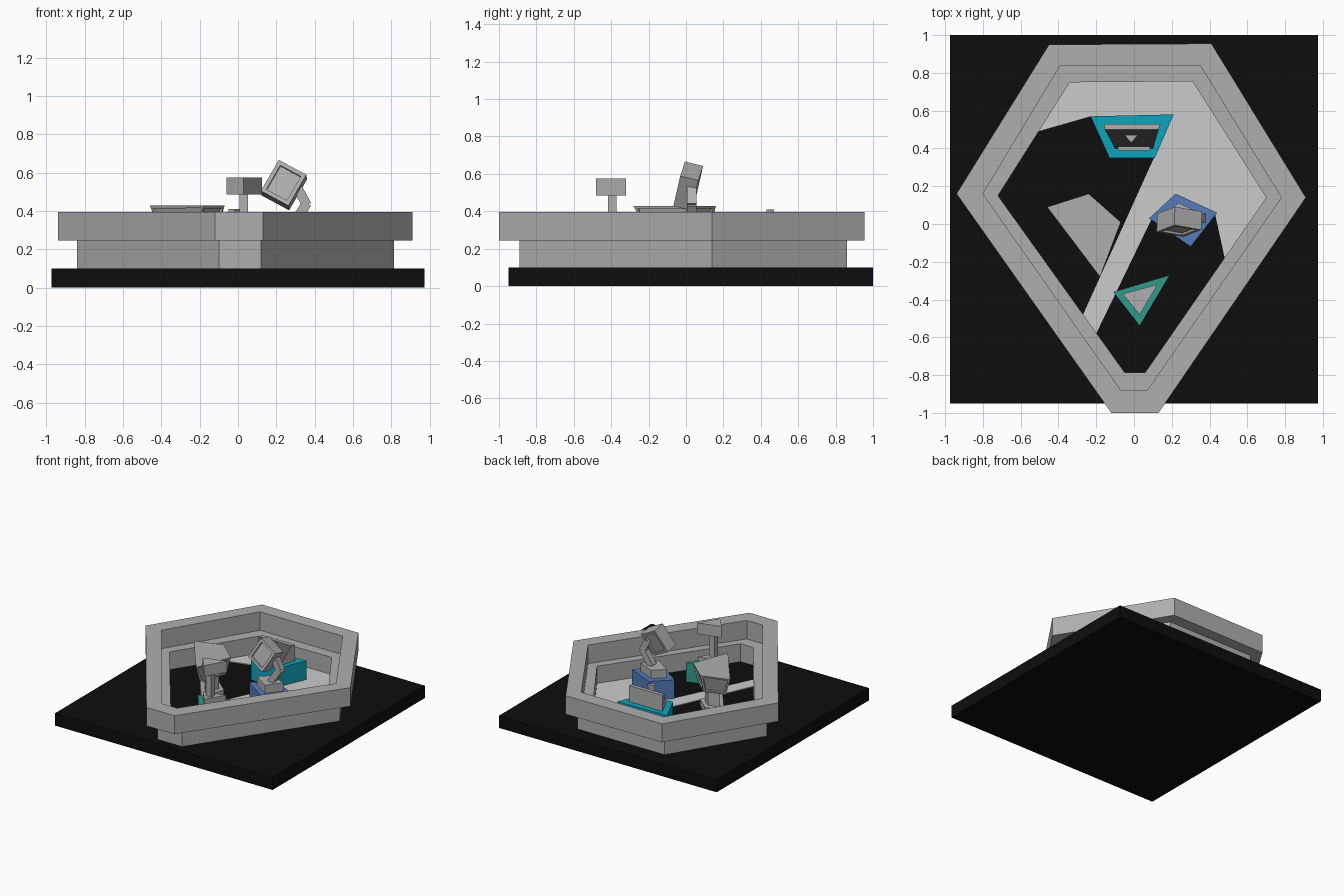
import bpy, bmesh, math
from mathutils import Matrix, Vector, Euler

if "Cube" in bpy.data.objects:
    bpy.data.objects.remove(bpy.data.objects["Cube"])


def material(name, col):
    m = bpy.data.materials.new(name)
    m.diffuse_color = (*col, 1)
    m.use_nodes = True
    m.node_tree.nodes["Principled BSDF"].inputs["Base Color"].default_value = m.diffuse_color
    return m


GREY = material("mid grey", (0.43, 0.43, 0.43))
PALE = material("pale grey", (0.60, 0.60, 0.60))
DARK = material("dark grey", (0.09, 0.09, 0.09))
BLACK = material("black", (0.004, 0.004, 0.004))
CYAN = material("cyan", (0.004, 0.37, 0.50))
BLUE = material("blue", (0.09, 0.20, 0.50))
TEAL = material("teal", (0.03, 0.32, 0.25))


def finish(name, bm, *mats):
    bmesh.ops.recalc_face_normals(bm, faces=bm.faces)
    me = bpy.data.meshes.new(name)
    bm.to_mesh(me)
    bm.free()
    ob = bpy.data.objects.new(name, me)
    bpy.context.collection.objects.link(ob)
    for m in mats:
        me.materials.append(m)
    return ob


def inset_panels(bm, faces, width, depth):
    bmesh.ops.recalc_face_normals(bm, faces=bm.faces)
    bmesh.ops.inset_individual(bm, faces=faces, thickness=width, depth=0)
    bmesh.ops.inset_individual(bm, faces=faces, thickness=0.002, depth=-depth)


def loft(name, low, z0, high, z1, mat, dark_front=False, panel=0):
    """Solid between two outlines with equal point counts."""
    bm = bmesh.new()
    a = [bm.verts.new((x, y, z0)) for x, y in low]
    b = [bm.verts.new((x, y, z1)) for x, y in high]
    n = len(a)
    sides = [bm.faces.new((a[i], a[(i + 1) % n], b[(i + 1) % n], b[i])) for i in range(n)]
    bm.faces.new(a[::-1])
    bm.faces.new(b)
    if panel:
        inset_panels(bm, sides, panel, 0.01)
    bmesh.ops.recalc_face_normals(bm, faces=bm.faces)
    if dark_front:
        for f in bm.faces:
            f.material_index = int(f.normal.y < -0.4)
    return finish(name, bm, mat, DARK)


def prism(name, pts, z0, z1, mat):
    return loft(name, pts, z0, pts, z1, mat)


def ring(name, outer, inner, z0, z1, mat):
    bm = bmesh.new()
    loops = [[bm.verts.new((x, y, z)) for x, y in p]
             for p, z in ((outer, z0), (outer, z1), (inner, z1), (inner, z0))]
    n = len(outer)
    for k in range(4):
        p, q = loops[k], loops[(k + 1) % 4]
        for i in range(n):
            j = (i + 1) % n
            bm.faces.new((p[i], p[j], q[j], q[i]))
    return finish(name, bm, mat)


def box(name, c, size, mat, rot=(0, 0, 0), panel=0):
    bm = bmesh.new()
    m = (Matrix.Translation(c) @ Euler([math.radians(r) for r in rot]).to_matrix().to_4x4()
         @ Matrix.Diagonal((*size, 1)))
    bmesh.ops.create_cube(bm, size=1, matrix=m)
    if panel:
        axis = m.to_3x3() @ Vector((0, 1, 0))
        bm.normal_update()
        inset_panels(bm, [f for f in bm.faces if abs(f.normal.dot(axis.normalized())) > 0.9],
                     panel, 0.012)
    return finish(name, bm, mat)


def rod(name, p, q, w, mat):
    p, q = Vector(p), Vector(q)
    bm = bmesh.new()
    m = (Matrix.Translation((p + q) / 2) @ (q - p).to_track_quat('Z', 'Y').to_matrix().to_4x4()
         @ Matrix.Diagonal((w, w, (q - p).length, 1)))
    bmesh.ops.create_cube(bm, size=1, matrix=m)
    return finish(name, bm, mat)


def shrink(pts, k):
    cx = sum(p[0] for p in pts) / len(pts)
    cy = sum(p[1] for p in pts) / len(pts)
    return [(cx + (x - cx) * k, cy + (y - cy) * k) for x, y in pts]


# Base plate and stepped six-sided wall
box("base_plate", (0, 0.025, 0.05), (1.95, 1.95, 0.1), BLACK)
outer = [(-.45, .95), (.41, .955), (.91, .14), (.13, -1), (-.12, -1), (-.94, .16)]
middle = [(-.39, .84), (.35, .84), (.78, .14), (.07, -.88), (-.07, -.88), (-.80, .16)]
lower = [(-.41, .86), (.37, .86), (.815, .14), (.12, -.89), (-.10, -.89), (-.84, .16)]
inner = [(-.34, .75), (.31, .755), (.70, .14), (.06, -.785), (-.05, -.785), (-.72, .15)]
ring("upper_wall", outer, middle, 0.245, 0.395, GREY)
ring("lower_wall", lower, inner, 0.1, 0.245, GREY)

# Pale floor section winding between the consoles
prism("pale_floor", [(-.51, .49), (-.34, .76), (.31, .76), (.71, .14), (.48, -.18), (.43, .05),
                     (.09, .02), (-.20, -.58), (-.27, -.48), (.11, .36), (-.23, .57)],
      0.1, 0.106, PALE)

# Rear console: cyan pedestal, sloped desk and pointed marker
prism("cyan_pedestal", [(-.23, .57), (.21, .58), (.11, .35), (-.13, .35)], 0.1, 0.258, CYAN)
loft("rear_desk", [(-.10, .40), (.10, .40), (.14, .53), (-.16, .53)], 0.258,
     [(-.155, .50), (.13, .50), (.14, .53), (-.16, .53)], 0.388, GREY, dark_front=True)
box("rear_desk_step", (0, .40, .275), (.17, .022, .034), GREY)
loft("rear_marker", [(-.02, .44), (.0, .46), (-.04, .46)], 0.31,
     [(-.015, .43), (.02, .47), (-.05, .47)], 0.41, GREY)

# Right console: blue pedestal, foot, bent arm and tilted head
blue = [(.08, .03), (.22, .16), (.44, .06), (.30, -.12)]
prism("blue_pedestal", blue, 0.1, 0.258, BLUE)
prism("lamp_foot", shrink(blue, 0.62), 0.258, 0.325, GREY)
rod("lamp_lower_arm", (.28, .03, .32), (.36, .03, .44), .05, GREY)
rod("lamp_upper_arm", (.36, .03, .43), (.30, .03, .54), .05, GREY)
box("lamp_head", (.24, .012, .535), (.165, .10, .19), GREY, rot=(-16, 28, -10), panel=0.03)

# Front console: teal pedestal, foot, post and triangular head
teal = [(-.11, -.36), (.19, -.27), (.03, -.54)]
tri = [(-.06, -.37), (.125, -.32), (.03, -.48)]
prism("teal_pedestal", teal, 0.1, 0.256, TEAL)
prism("post_foot", shrink(tri, 0.95), 0.256, 0.30, GREY)
box("post", (.03, -.395, .395), (.045, .045, .20), GREY)
prism("post_head", tri, 0.485, 0.575, GREY)

# Left console: broad four-sided head with framed sides on a column
slab = [(-.46, .09), (-.24, .16), (-.07, .01), (-.18, -.28)]
loft("left_head", shrink(slab, 0.75), 0.28, slab, 0.428, GREY, panel=0.025)
prism("left_column", shrink(slab, 0.4), 0.14, 0.28, GREY)
prism("left_foot", shrink(slab, 0.65), 0.1, 0.15, GREY)
